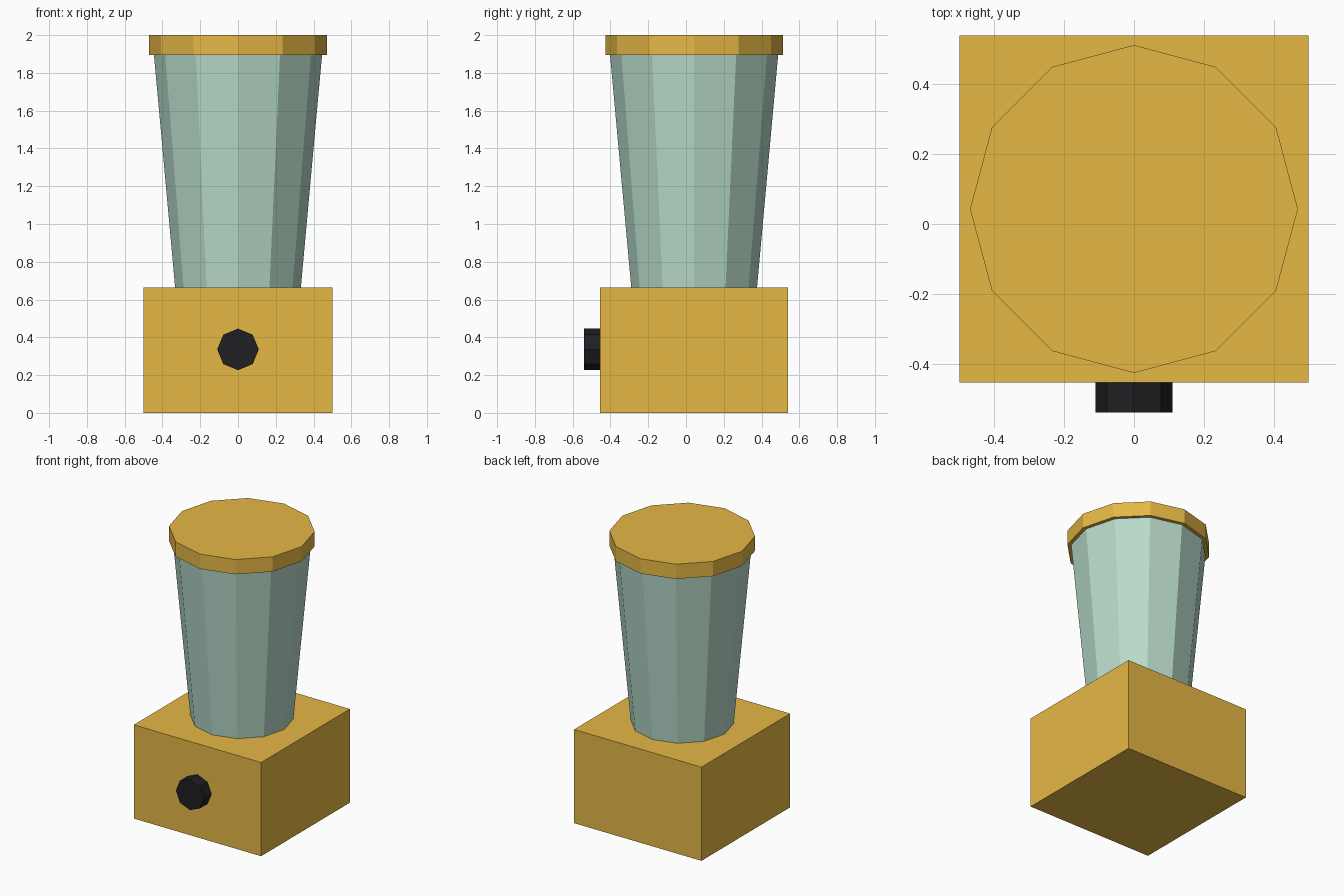
import bpy
import math

if "Cube" in bpy.data.objects:
    bpy.data.objects.remove(bpy.data.objects["Cube"])

CY = 0.043  # body axis sits slightly behind the origin; the knob fills the front


def material(name, rgb):
    mat = bpy.data.materials.new(name)
    mat.diffuse_color = (*rgb, 1.0)
    mat.use_nodes = True
    mat.node_tree.nodes["Principled BSDF"].inputs["Base Color"].default_value = mat.diffuse_color
    return mat


def finish(name, mat):
    obj = bpy.context.object
    obj.name = name
    obj.data.materials.append(mat)
    return obj


def tapered(name, mat, sides, r_low, r_high, depth, centre, rot=(0, 0, 0)):
    bpy.ops.mesh.primitive_cone_add(vertices=sides, radius1=r_low, radius2=r_high,
                                    depth=depth, location=centre, rotation=rot)
    return finish(name, mat)


gold = material("gold", (0.79, 0.48, 0.06))
glass = material("pale_green", (0.48, 0.71, 0.59))
black = material("black", (0.014, 0.014, 0.017))

BASE_TOP, JAR_TOP, TOP = 0.665, 1.895, 2.0

# Motor base
bpy.ops.mesh.primitive_cube_add(size=1, location=(0, CY, BASE_TOP / 2))
base = finish("base", gold)
base.scale = (1, 0.995, BASE_TOP)

# Jar widening upwards, then the lid
tapered("jar", glass, 12, 0.333, 0.445, JAR_TOP - BASE_TOP,
        (0, CY, (JAR_TOP + BASE_TOP) / 2))
tapered("lid", gold, 12, 0.47, 0.47, TOP - JAR_TOP, (0, CY, (TOP + JAR_TOP) / 2))

# Control knob on the front face
tapered("knob", black, 8, 0.11, 0.11, 0.09, (0, -0.495, 0.336),
        (math.radians(90), 0, 0))
